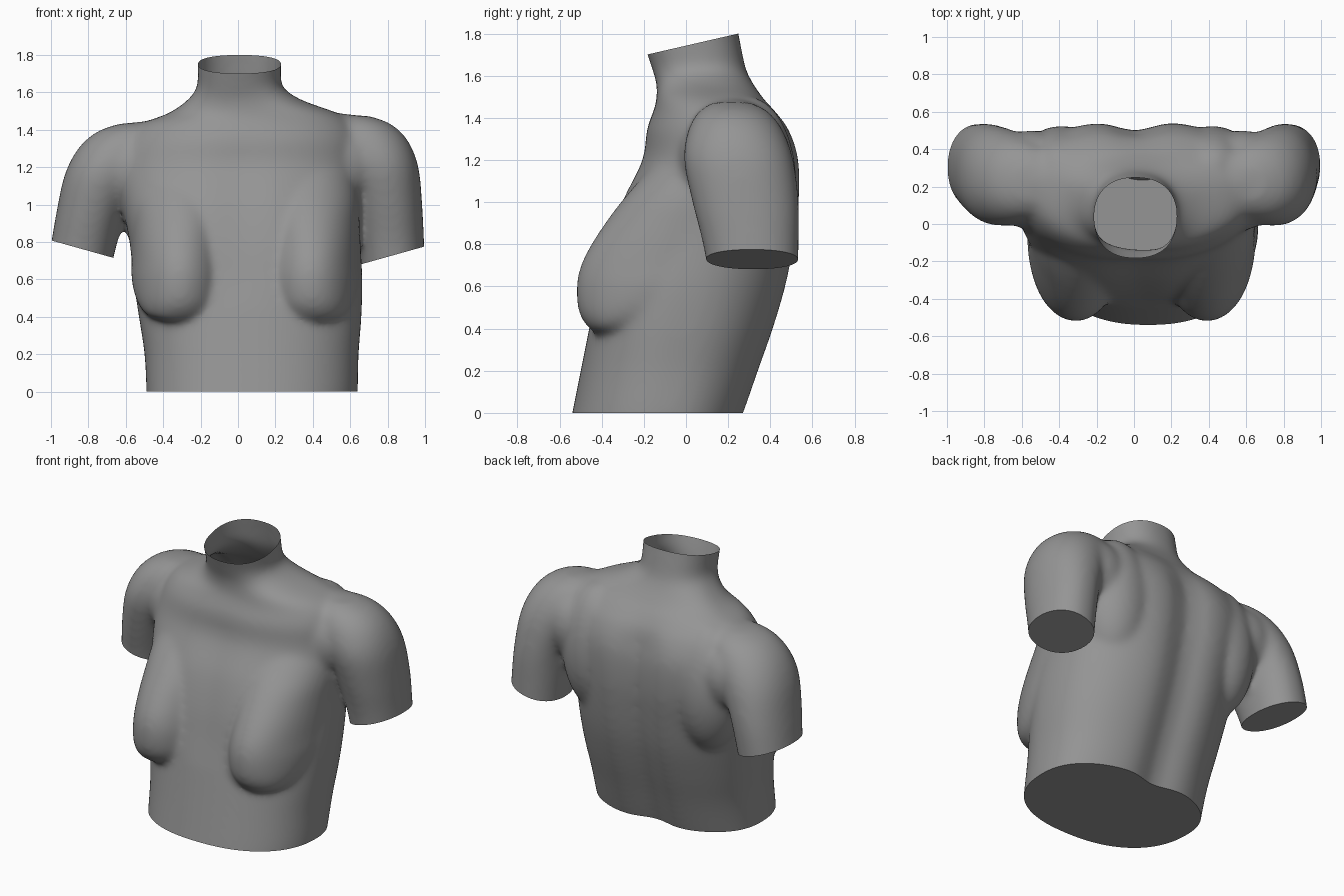
import bpy, bmesh, math
from mathutils import Vector

if "Cube" in bpy.data.objects:
    bpy.data.objects.remove(bpy.data.objects["Cube"])

SIDES = 64
skin = bpy.data.materials.new("grey_clay")
skin.use_nodes = True
GREY = (0.30, 0.30, 0.30, 1)
skin.diffuse_color = GREY
skin.node_tree.nodes["Principled BSDF"].inputs["Base Color"].default_value = GREY


def smooth_rows(rows, steps=5):
    """Catmull-Rom interpolation between section rows."""
    out = []
    for i in range(len(rows) - 1):
        a, b, c, d = (rows[max(0, min(len(rows) - 1, i + k))] for k in (-1, 0, 1, 2))
        for s in range(steps):
            t = s / steps
            out.append([0.5 * (2 * q + (r - p) * t + (2 * p - 5 * q + 4 * r - w) * t * t
                               + (3 * q - p - 3 * r + w) * t ** 3)
                        for p, q, r, w in zip(a, b, c, d)])
    return out + [list(rows[-1])]


def loft(bm, rows, power=2.0, shape=lambda v: v, flip=False):
    """Rows hold z, min x, max x, front y, widest y, back y."""
    rings, faces = [], []
    for z, x0, x1, yf, ym, yb in smooth_rows(rows):
        ring = []
        for k in range(SIDES):
            a = 2 * math.pi * k / SIDES
            c, s = math.cos(a), math.sin(a)
            u = math.copysign(abs(c) ** (2 / power), c)
            v = math.copysign(abs(s) ** (2 / power), s)
            depth = (yb - ym) if v > 0 else (ym - yf)
            p = Vector(((x0 + x1) / 2 + u * (x1 - x0) / 2, ym + v * depth, z))
            ring.append(bm.verts.new(shape(p)))
        rings.append(ring)
    for lo, hi in zip(rings, rings[1:]):
        for k in range(SIDES):
            n = (k + 1) % SIDES
            faces.append(bm.faces.new((lo[k], lo[n], hi[n], hi[k])))
    faces.append(bm.faces.new(rings[0][::-1]))
    faces.append(bm.faces.new(rings[-1]))
    if flip:
        bmesh.ops.reverse_faces(bm, faces=faces)


def blob(bm, centre, size):
    geo = bmesh.ops.create_uvsphere(bm, u_segments=40, v_segments=24, radius=1)
    for v in geo["verts"]:
        v.co = Vector(centre) + Vector([v.co[i] * size[i] for i in range(3)])


def groove(p):
    # Hollow of the spine and a shallow breastbone
    mid = 0.05 * max(0, 1 - p.z / 1.2)
    fall = math.exp(-((p.x - mid) / 0.13) ** 2)
    if p.y > 0.2 and p.z < 1.5:
        p.y -= 0.06 * fall * min(1, (1.5 - p.z) * 4)
    elif p.y < 0 and 0.45 < p.z < 1.4:
        p.y += 0.02 * fall * math.sin((p.z - 0.45) / 0.95 * math.pi)
    return p


bm = bmesh.new()

# Torso and neck
loft(bm, [
    (-0.10, -0.49, 0.63, -0.56, -0.10, 0.25),
    (0.00, -0.49, 0.64, -0.54, -0.09, 0.29),
    (0.20, -0.50, 0.645, -0.50, -0.06, 0.36),
    (0.40, -0.53, 0.66, -0.46, -0.03, 0.43),
    (0.60, -0.56, 0.665, -0.42, 0.00, 0.49),
    (0.80, -0.58, 0.655, -0.38, 0.06, 0.53),
    (1.00, -0.62, 0.65, -0.315, 0.12, 0.555),
    (1.20, -0.64, 0.66, -0.215, 0.18, 0.55),
    (1.34, -0.60, 0.66, -0.19, 0.21, 0.50),
    (1.43, -0.52, 0.62, -0.155, 0.21, 0.43),
    (1.49, -0.37, 0.53, -0.14, 0.19, 0.37),
    (1.56, -0.27, 0.34, -0.14, 0.14, 0.32),
    (1.63, -0.22, 0.24, -0.16, 0.07, 0.285),
    (1.72, -0.215, 0.23, -0.19, 0.04, 0.265),
    (1.90, -0.215, 0.235, -0.25, 0.02, 0.23),
], 2.3, groove)

# Arms
arm = [
    (0.58, 0.67, 1.005, 0.12, 0.33, 0.53),
    (0.80, 0.645, 0.995, 0.08, 0.31, 0.535),
    (1.00, 0.61, 0.985, 0.03, 0.28, 0.535),
    (1.20, 0.54, 0.965, -0.01, 0.25, 0.51),
    (1.34, 0.48, 0.91, 0.01, 0.23, 0.46),
    (1.43, 0.46, 0.82, 0.06, 0.22, 0.39),
    (1.475, 0.52, 0.70, 0.13, 0.21, 0.30),
]


def arm_right(p):
    return Vector((-(p.x - 0.12 * (p.z - 0.88)), p.y, p.z - 0.04))


loft(bm, arm, 2.15)
loft(bm, arm, 2.15, arm_right, True)

# Breasts, running up into the chest
breast = [
    (0.375, 0.36, 0.46, -0.42, -0.37, -0.30),
    (0.405, 0.25, 0.56, -0.465, -0.32, -0.15),
    (0.48, 0.17, 0.62, -0.51, -0.20, -0.05),
    (0.60, 0.13, 0.65, -0.52, -0.08, 0.10),
    (0.70, 0.13, 0.65, -0.50, -0.03, 0.15),
    (0.80, 0.13, 0.65, -0.45, 0.00, 0.20),
    (0.90, 0.12, 0.65, -0.385, 0.03, 0.20),
    (1.00, 0.11, 0.65, -0.31, 0.06, 0.20),
    (1.10, 0.10, 0.64, -0.225, 0.10, 0.25),
    (1.20, 0.10, 0.62, -0.14, 0.15, 0.25),
]
loft(bm, breast, 2.0)
loft(bm, breast, 2.0, lambda p: Vector((0.08 - p.x, p.y, p.z)), True)

# Back muscles, chest corners and shoulder slopes join arms to the torso
for s, drop, pull in ((1, 0, 0), (-1, 0.045, 0.03)):
    blob(bm, (s * (0.42 - pull), 0.30, 1.08 - drop), (0.23, 0.225, 0.42))
    blob(bm, (s * (0.58 - pull), 0.32, 1.20 - drop), (0.21, 0.18, 0.22))
    blob(bm, (s * (0.54 - pull), 0.12, 1.22 - drop), (0.21, 0.16, 0.21))
    blob(bm, (s * (0.50 - pull), 0.22, 1.375 - drop), (0.30, 0.18, 0.115))
    # Collarbones
    for k in range(9):
        t = k / 8
        blob(bm, (s * (0.07 + 0.32 * t), -0.122 + 0.09 * t * t, 1.40 + (0.04 - drop) * t),
             (0.05, 0.035, 0.028))

mesh = bpy.data.meshes.new("torso_parts")
bm.to_mesh(mesh)
bm.free()
body = bpy.data.objects.new("torso_bust", mesh)
bpy.context.collection.objects.link(body)

# Fuse the parts into one soft skin
fuse = body.modifiers.new("fuse", "REMESH")
fuse.mode = "VOXEL"
fuse.voxel_size = 0.016
soft = body.modifiers.new("soften", "SMOOTH")
soft.factor = 0.5
soft.iterations = 26
graph = bpy.context.evaluated_depsgraph_get()
skin_mesh = bpy.data.meshes.new_from_object(body.evaluated_get(graph))
body.modifiers.clear()
body.data = skin_mesh

# Flat cuts at the waist, arms and neck
bm = bmesh.new()
bm.from_mesh(skin_mesh)


def cut(point, normal, region, cap=True):
    faces = [f for f in bm.faces if region(f.calc_center_median())]
    edges = {e for f in faces for e in f.edges}
    verts = {v for f in faces for v in f.verts}
    res = bmesh.ops.bisect_plane(bm, geom=faces + list(edges) + list(verts), dist=1e-5,
                                 plane_co=point, plane_no=normal, clear_outer=True)
    if cap:
        rim = [g for g in res["geom_cut"] if isinstance(g, bmesh.types.BMEdge)]
        bmesh.ops.holes_fill(bm, edges=rim, sides=0)


cut((0, 0, 0), (0, 0, -1), lambda c: c.z < 0.1)
cut((0, 0.03, 1.75), (0, -0.23, 1), lambda c: c.z > 1.6, False)
for s, z in ((1, 0.728), (-1, 0.76)):
    cut((s * 0.825, 0.32, z), (s * 0.28, 0, -1),
        lambda c, s=s: c.z < 0.84 and math.hypot((c.x * s - 0.84) / 0.205,
                                                 (c.y - 0.32) / 0.26) < 1)
bm.to_mesh(skin_mesh)
bm.free()

skin_mesh.materials.clear()
skin_mesh.materials.append(skin)
bpy.context.view_layer.objects.active = body
body.select_set(True)
bpy.ops.object.shade_smooth_by_angle(angle=math.radians(40))
